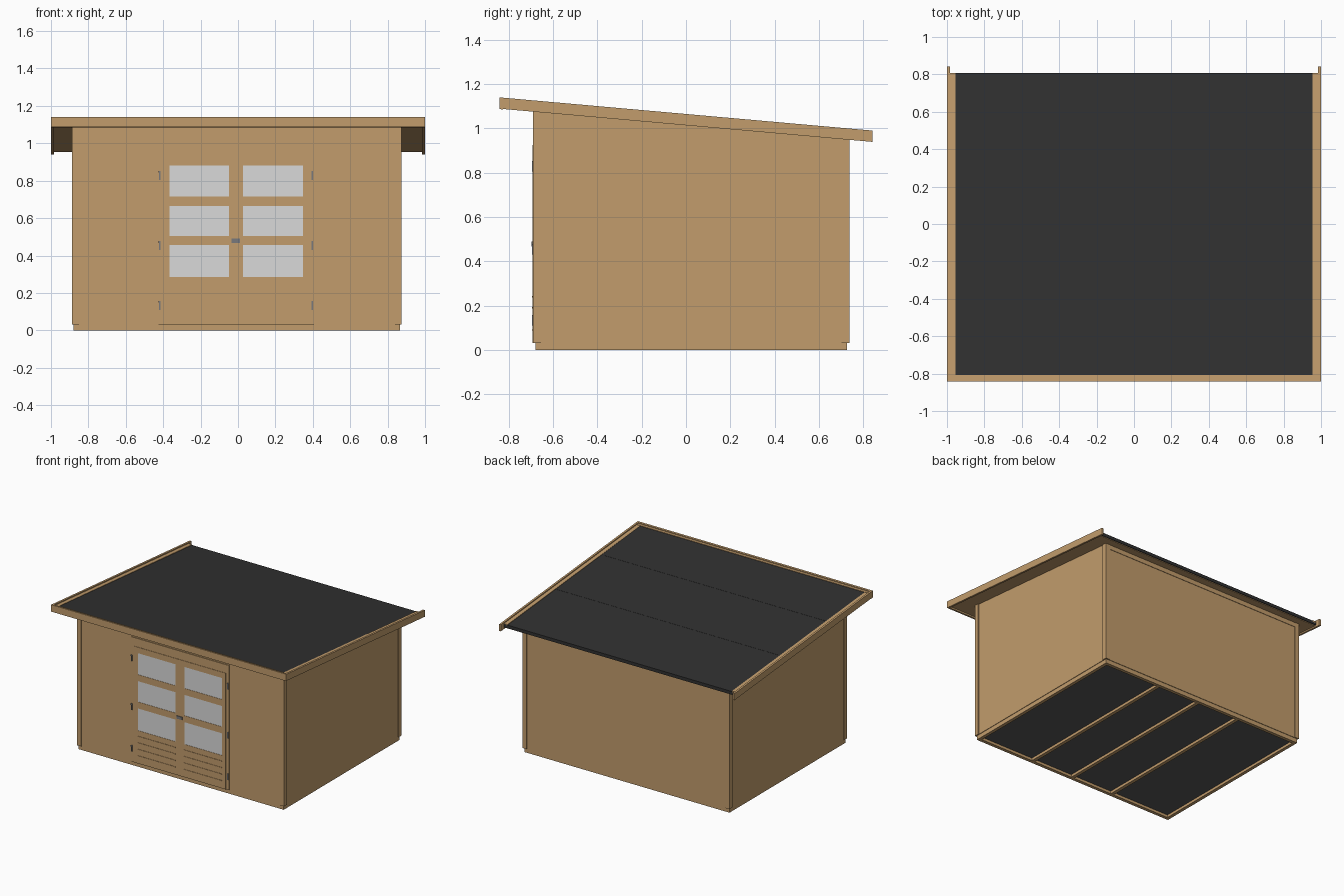
import bpy

cube = bpy.data.objects.get("Cube")
if cube:
    bpy.data.objects.remove(cube, do_unlink=True)


def material(name, rgb):
    m = bpy.data.materials.new(name)
    m.use_nodes = True
    m.diffuse_color = (*rgb, 1)
    m.node_tree.nodes["Principled BSDF"].inputs["Base Color"].default_value = (*rgb, 1)
    return m


WOOD = material("warm wood", (0.54, 0.335, 0.15))
FELT = material("dark roofing felt", (0.03, 0.03, 0.03))
FLOOR_GREY = material("grey floor sheet", (0.095, 0.095, 0.095))
GLASS = material("pale grey glass", (0.70, 0.70, 0.70))
METAL = material("grey metal", (0.19, 0.19, 0.20))


def roof(offset):
    """Height of the sloping roof line, as a function of y."""
    return lambda y: 1.14 - 0.089 * (y + 0.84) + offset


def box(name, xs, ys, zs, mat):
    """Box whose bottom and top are each a number or a slope function of y."""
    heights = [z if callable(z) else (lambda y, z=z: z) for z in zs]
    verts = [(x, y, h(y)) for h in heights for y in ys for x in xs]
    faces = [(0, 2, 3, 1), (4, 5, 7, 6), (0, 1, 5, 4),
             (1, 3, 7, 5), (3, 2, 6, 7), (2, 0, 4, 6)]
    mesh = bpy.data.meshes.new(name)
    mesh.from_pydata(verts, [], faces)
    mesh.materials.append(mat)
    obj = bpy.data.objects.new(name, mesh)
    bpy.context.collection.objects.link(obj)
    return obj


# Outer extents of the walls and of the base frame
L, R, F, B = -0.887, 0.875, -0.69, 0.738
bl, br, bf, bb = -0.88, 0.865, -0.68, 0.728
FLOOR = 0.032

# Base frame, joists and floor
box("base_front_beam", (bl, br), (bf, bf + 0.025), (0, FLOOR), WOOD)
box("base_back_beam", (bl, br), (bb - 0.025, bb), (0, FLOOR), WOOD)
box("base_right_beam", (bl, bl + 0.025), (bf, bb), (0, FLOOR), WOOD)
box("base_left_beam", (br - 0.025, br), (bf, bb), (0, FLOOR), WOOD)
for x in (-0.35, 0.01, 0.37):
    box("floor_joist", (x - 0.013, x + 0.013), (bf, bb), (0, FLOOR), WOOD)
box("floor_sheet", (bl + 0.01, br - 0.01), (bf + 0.01, bb - 0.01), (0.02, 0.031), FLOOR_GREY)

# Wall body under the sloping roof
p = 0.006
box("walls", (L + p, R - p), (F + p, B - p), (FLOOR, roof(-0.035)), WOOD)

# Corner boards, and a rail along the top of the back wall
w = 0.036
for side, (x0, x1) in {"right": (L, L + w), "left": (R - w, R)}.items():
    for end, (y0, y1) in {"front": (F, F + w), "back": (B - w, B)}.items():
        box(f"{end}_{side}_corner_board", (x0, x1), (y0, y1), (FLOOR, roof(-0.035)), WOOD)
box("back_top_rail", (L + w, R - w), (B - p, B - 0.002), (roof(-0.075), roof(-0.035)), WOOD)

# Roof deck and overlapping felt strips
box("roof_deck", (-0.985, 0.985), (-0.826, 0.80), (roof(-0.041), roof(-0.018)), WOOD)
strips = [(-0.81, -0.34), (-0.34, 0.22), (0.22, 0.806)]
for i, ys in enumerate(strips):
    box("roof_felt_strip", (-0.957, 0.957), ys, (roof(-0.02), roof(-0.01 - 0.001 * i)), FELT)
box("back_felt_drip", (-0.985, 0.985), (0.80, 0.806), (roof(-0.036), roof(-0.012)), FELT)

# Roof edge trim
box("front_edge_batten", (-0.985, 0.985), (-0.826, -0.808), (roof(-0.02), roof(-0.006)), WOOD)
box("front_fascia", (-1, 1), (-0.842, -0.826), (roof(-0.053), roof(0)), WOOD)
for side, s in {"right": -1, "left": 1}.items():
    xs = sorted((s * 0.985, s))
    box(f"{side}_fascia", xs, (-0.842, 0.842), (roof(-0.051), roof(0)), WOOD)
    xs = sorted((s * 0.955, s * 0.985))
    box(f"{side}_edge_batten", xs, (-0.826, 0.806), (roof(-0.02), roof(-0.008)), WOOD)

# Door frame
face = F + p
box("door_frame_right", (-0.425, -0.40), (F, face), (FLOOR, 0.99), WOOD)
box("door_frame_left", (0.38, 0.405), (F, face), (FLOOR, 0.99), WOOD)
box("door_header", (-0.40, 0.38), (F, face), (0.925, 0.99), WOOD)

# Double doors built from stiles and rails around the panes
front = F - 0.003
pane_rows = [(0.285, 0.455), (0.505, 0.665), (0.715, 0.88)]
rails = [(FLOOR, 0.285), (0.455, 0.505), (0.665, 0.715), (0.88, 0.925)]
doors = {"right": (-0.40, -0.367, -0.047, -0.01), "left": (-0.01, 0.028, 0.347, 0.38)}
for side, (x0, x1, x2, x3) in doors.items():
    box(f"{side}_door_outer_stile", (x0, x1), (front, face), (FLOOR, 0.925), WOOD)
    box(f"{side}_door_inner_stile", (x2, x3), (front, face), (FLOOR, 0.925), WOOD)
    for zs in rails:
        box(f"{side}_door_rail", (x1, x2), (front, face), zs, WOOD)
    for zs in pane_rows:
        box(f"{side}_door_pane", (x1, x2), (front + 0.002, face), zs, GLASS)
    for z in (0.09, 0.14, 0.19, 0.24):
        box(f"{side}_door_slat", (x1, x2), (front - 0.003, face), (z - 0.003, z + 0.003), WOOD)

# Hinges and handle
for z in (0.11, 0.43, 0.805):
    for side, x in {"right": -0.419, "left": 0.397}.items():
        box(f"{side}_hinge_pin", (x - 0.004, x + 0.004), (front - 0.002, face), (z, z + 0.048), METAL)
    box("right_hinge_plate", (-0.426, -0.415), (front - 0.002, face), (z + 0.038, z + 0.048), METAL)
box("door_handle", (-0.034, 0.012), (front - 0.005, face), (0.468, 0.49), METAL)
